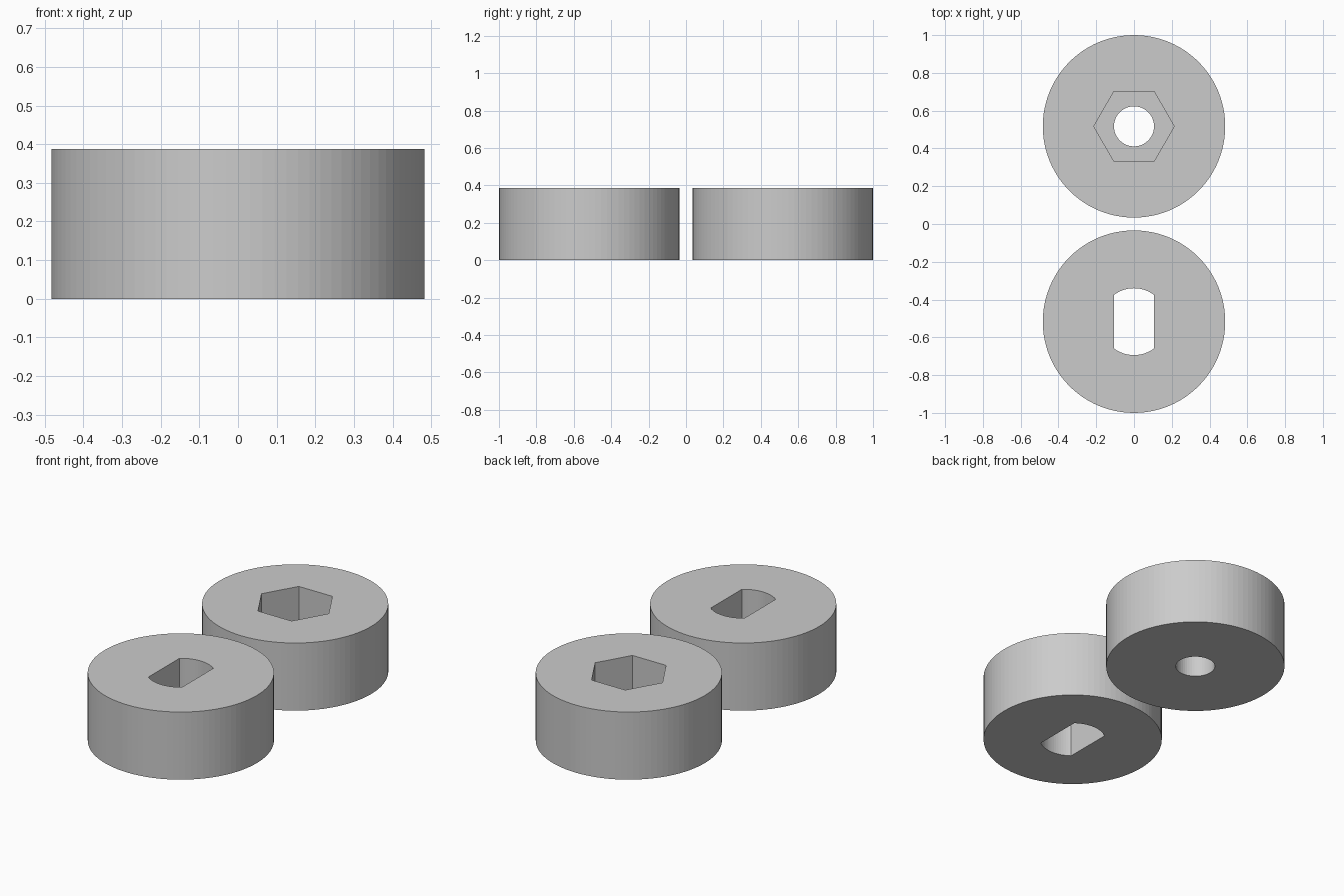
import bpy, bmesh
from math import acos, cos, sin, pi, tau

if "Cube" in bpy.data.objects:
    bpy.data.objects.remove(bpy.data.objects["Cube"], do_unlink=True)

RADIUS, HEIGHT, OFFSET = 0.483, 0.387, 0.517
POCKET_FLOOR = 0.19

grey = bpy.data.materials.new("plain grey")
grey.use_nodes = True
colour = (0.6, 0.6, 0.6, 1)
grey.diffuse_color = colour
grey.node_tree.nodes["Principled BSDF"].inputs["Base Color"].default_value = colour


def circle(radius, count):
    return [(radius * cos(tau * i / count), radius * sin(tau * i / count))
            for i in range(count)]


def double_d(radius, half_width, steps=16):
    """Round outline cut by two flat sides."""
    start = acos(half_width / radius)
    angles = [start + (pi - 2 * start) * i / steps for i in range(steps + 1)]
    return [(radius * cos(a + turn), radius * sin(a + turn))
            for turn in (0, pi) for a in angles]


def ring(bm, outline, z):
    verts = [bm.verts.new((x, y, z)) for x, y in outline]
    for a, b in zip(verts, verts[1:] + verts[:1]):
        bm.edges.new((a, b))
    return verts


def wall(bm, low, high):
    for i in range(len(low)):
        j = (i + 1) % len(low)
        bm.faces.new((low[i], low[j], high[j], high[i]))


def cap(bm, outer, inner):
    """Flat face between two loops."""
    edges = [bm.edges.get((loop[i - 1], loop[i]))
             for loop in (outer, inner) for i in range(len(loop))]
    bmesh.ops.triangle_fill(bm, edges=edges, use_beauty=True)


def finish(bm, name, y):
    bmesh.ops.recalc_face_normals(bm, faces=bm.faces)
    mesh = bpy.data.meshes.new(name)
    bm.to_mesh(mesh)
    bm.free()
    mesh.materials.append(grey)
    obj = bpy.data.objects.new(name, mesh)
    obj.location.y = y
    bpy.context.collection.objects.link(obj)


def rim(bm):
    low, high = (ring(bm, circle(RADIUS, 96), z) for z in (0, HEIGHT))
    wall(bm, low, high)
    return low, high


# Front disc with a flat-sided slot right through
bm = bmesh.new()
low, high = rim(bm)
slot_low, slot_high = (ring(bm, double_d(0.177, 0.107), z) for z in (0, HEIGHT))
wall(bm, slot_low, slot_high)
cap(bm, low, slot_low)
cap(bm, high, slot_high)
finish(bm, "slotted_disc", -OFFSET)

# Back disc with a hexagonal pocket above a round bore
bm = bmesh.new()
low, high = rim(bm)
bore_low, bore_high = (ring(bm, circle(0.106, 48), z) for z in (0, POCKET_FLOOR))
hex_low, hex_high = (ring(bm, circle(0.213, 6), z) for z in (POCKET_FLOOR, HEIGHT))
wall(bm, bore_low, bore_high)
wall(bm, hex_low, hex_high)
cap(bm, low, bore_low)
cap(bm, hex_low, bore_high)
cap(bm, high, hex_high)
finish(bm, "hex_pocket_disc", OFFSET)
